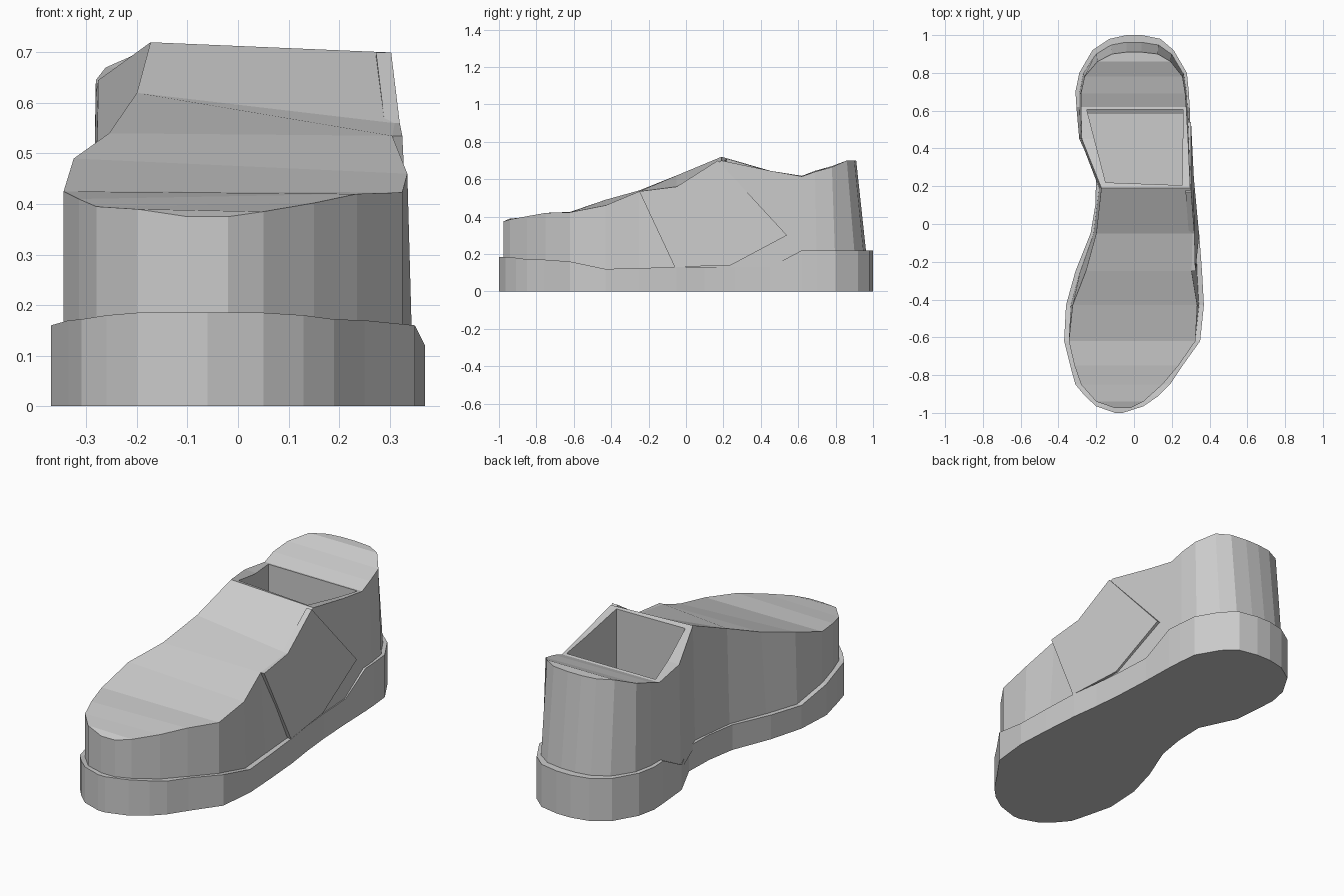
import bpy, bmesh

if "Cube" in bpy.data.objects:
    bpy.data.objects.remove(bpy.data.objects["Cube"])


def finish(bm, name):
    bmesh.ops.recalc_face_normals(bm, faces=bm.faces)
    me = bpy.data.meshes.new(name)
    bm.to_mesh(me)
    bm.free()
    ob = bpy.data.objects.new(name, me)
    bpy.context.collection.objects.link(ob)
    return ob


def loft(name, rings):
    """Skin a row of four-cornered sections and cap both ends."""
    bm = bmesh.new()
    rows = [[bm.verts.new(p) for p in r] for r in rings]
    for a, b in zip(rows, rows[1:]):
        for i in range(4):
            j = (i + 1) % 4
            bm.faces.new((a[i], a[j], b[j], b[i]))
    bm.faces.new(rows[0])
    bm.faces.new(rows[-1])
    return finish(bm, name)


def prism(name, pts, offset):
    """Extrude a closed polygon by an offset."""
    bm = bmesh.new()
    a = [bm.verts.new(p) for p in pts]
    b = [bm.verts.new([c + d for c, d in zip(p, offset)]) for p in pts]
    bm.faces.new(a)
    bm.faces.new(b)
    for i in range(len(a)):
        j = (i + 1) % len(a)
        bm.faces.new((a[i], a[j], b[j], b[i]))
    return finish(bm, name)


# Sole: y, left x, right x, top z
sole = [(-1, -.1, -.06, .185), (-.965, -.2, .05, .185), (-.91, -.26, .13, .18),
        (-.85, -.31, .19, .172), (-.76, -.335, .25, .17), (-.62, -.37, .35, .16),
        (-.43, -.36, .37, .12), (-.25, -.31, .36, .125), (-.05, -.23, .345, .13),
        (.1, -.205, .325, .13), (.26, -.20, .31, .13), (.45, -.29, .30, .13),
        (.62, -.305, .295, .22), (.7, -.31, .29, .22), (.8, -.29, .28, .22),
        (.92, -.22, .21, .22), (.98, -.13, .14, .22), (1, -.04, .04, .22)]
loft("sole", [((l, y, 0), (r, y, 0), (r, y, z), (l, y, z)) for y, l, r, z in sole])

# Toe box and instep: y, left x, right x, left top z, right top z, top inset
toe = [(-.975, -.1, -.02, .375, .375, 0), (-.94, -.2, .05, .39, .385, 0),
       (-.85, -.28, .15, .395, .402, 0), (-.75, -.315, .235, .41, .42, 0),
       (-.62, -.345, .325, .425, .423, 0), (-.43, -.335, .345, .49, .46, .01),
       (-.25, -.285, .335, .54, .535, .03), (-.05, -.215, .325, .62, .56, .015),
       (.19, -.185, .31, .72, .70, .012)]
# Ankle and heel lean forward at the top: y, left x, right x, left z, right z, top y
ankle = [(.45, -.285, .295, .645, .645, .45), (.62, -.29, .285, .618, .615, .62),
         (.7, -.29, .28, .645, .64, .69), (.8, -.27, .265, .67, .665, .78),
         (.91, -.2, .2, .70, .70, .86), (.96, -.12, .13, .70, .70, .9),
         (.975, -.04, .04, .70, .70, .91)]
rings = [((l, y, .1), (r, y, .1), (r - i, y, zr), (l + i, y, zl))
         for y, l, r, zl, zr, i in toe]
rings += [((l, y, .1), (r, y, .1), (r * .97, t, zr), (l * .97, t, zl))
          for y, l, r, zl, zr, t in ankle]
upper = loft("upper", rings)

# Foot opening
cutter = prism("opening_cutter", [(-.25, .605, .2), (.26, .605, .2),
                                  (.255, .205, .2), (-.15, .22, .2)], (0, 0, 1))
cutter.hide_render = True
mod = upper.modifiers.new("opening", 'BOOLEAN')
mod.operation = 'DIFFERENCE'
mod.solver = 'EXACT'
mod.object = cutter
bpy.context.view_layer.objects.active = upper
bpy.ops.object.modifier_apply(modifier=mod.name)
bpy.data.objects.remove(cutter)

# Outer side panel overlapping the instep
prism("side_panel", [(.345, -.06, .13), (.325, -.25, .535), (.32, -.05, .56),
                     (.303, .17, .70), (.302, .54, .30), (.317, .24, .14)], (-.03, 0, 0))
